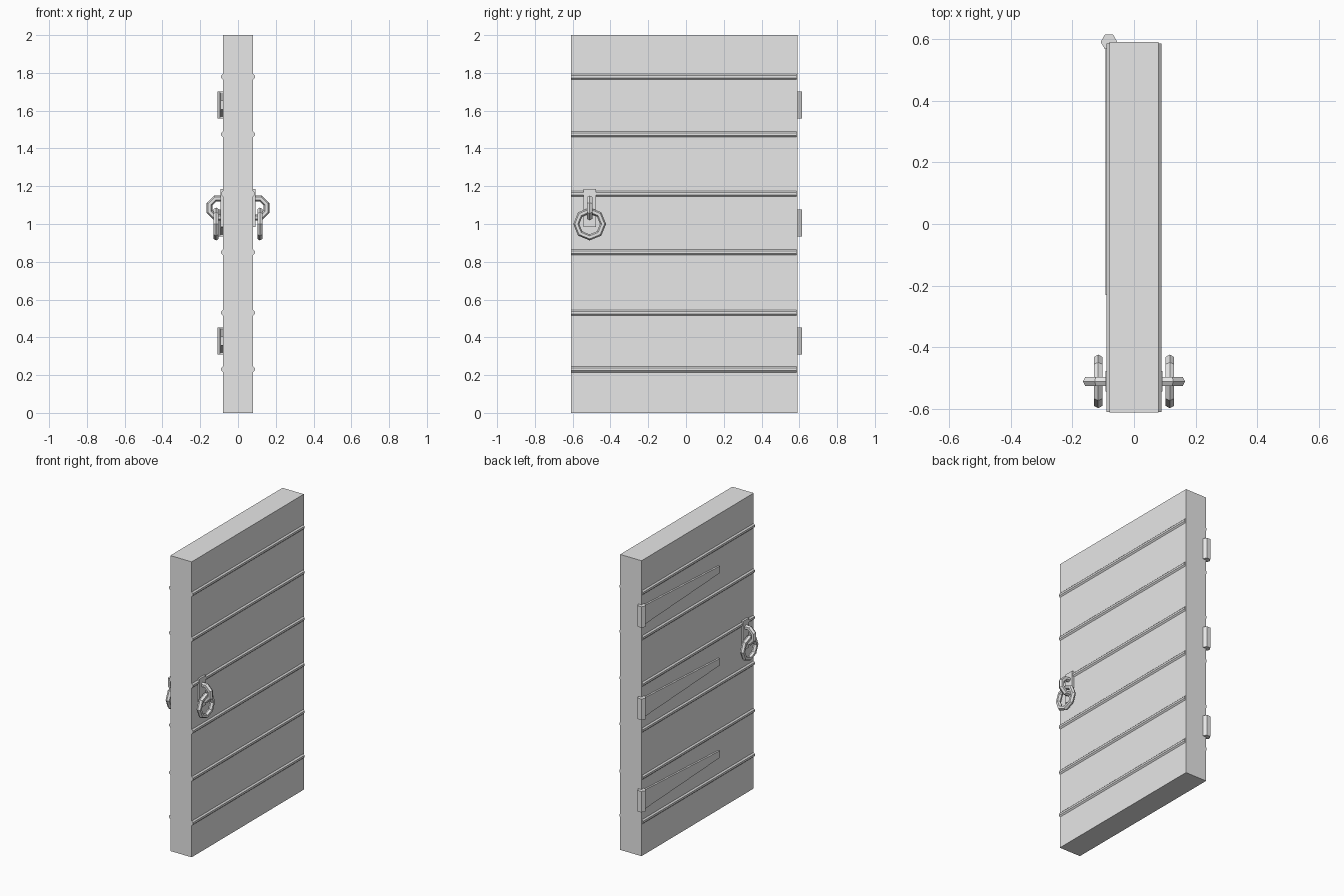
import bpy, bmesh, math
from mathutils import Matrix, Vector

cube = bpy.data.objects.get("Cube")
if cube:
    bpy.data.objects.remove(cube, do_unlink=True)

GREY = (0.8, 0.8, 0.8, 1)
mat = bpy.data.materials.new("plain grey")
mat.use_nodes = True
mat.diffuse_color = GREY
mat.node_tree.nodes["Principled BSDF"].inputs["Base Color"].default_value = GREY


def finish(name, bm):
    bmesh.ops.recalc_face_normals(bm, faces=bm.faces)
    mesh = bpy.data.meshes.new(name)
    bm.to_mesh(mesh)
    bm.free()
    mesh.materials.append(mat)
    ob = bpy.data.objects.new(name, mesh)
    bpy.context.collection.objects.link(ob)
    return ob


def box(name, lo, hi):
    lo, hi = Vector(lo), Vector(hi)
    bm = bmesh.new()
    bmesh.ops.create_cube(bm, size=1, matrix=Matrix.Translation((lo + hi) / 2)
                          @ Matrix.Diagonal((*(hi - lo), 1)))
    return finish(name, bm)


def rod(name, centre, radius, length, sides, axis, turn=0):
    bm = bmesh.new()
    rot = Matrix.Rotation(math.pi / 2, 4, 'X') if axis == 'Y' else Matrix()
    bmesh.ops.create_cone(bm, cap_ends=True, segments=sides, radius1=radius,
                          radius2=radius, depth=length,
                          matrix=Matrix.Translation(centre) @ rot
                          @ Matrix.Rotation(turn, 4, 'Z'))
    return finish(name, bm)


def ring(name, centre, major, minor, u, v, turn=0, sides=8, tube=6):
    """Faceted ring lying in the plane of the u and v axes."""
    u, v, c = Vector(u), Vector(v), Vector(centre)
    w = u.cross(v)
    bm = bmesh.new()
    loops = []
    for i in range(sides):
        a = turn + math.tau * i / sides
        out = u * math.cos(a) + v * math.sin(a)
        loops.append([bm.verts.new(c + out * (major + minor * math.cos(b)) + w * minor * math.sin(b))
                      for b in (math.tau * j / tube for j in range(tube))])
    for i in range(sides):
        p, q = loops[i], loops[(i + 1) % sides]
        for j in range(tube):
            k = (j + 1) % tube
            bm.faces.new((p[j], q[j], q[k], p[k]))
    return finish(name, bm)


# Door slab
box("door_slab", (-0.08, -0.61, 0), (0.08, 0.59, 2))

for side, s in (("left", 1), ("right", -1)):
    # Raised horizontal ribs on both faces
    for n, z in enumerate((0.23, 0.53, 0.85, 1.16, 1.475, 1.78)):
        rod(f"{side}_rib_{n + 1}", (s * 0.073, -0.012, z), 0.017, 1.194, 8, 'Y', math.pi / 8)

    # Pull handle: backing plate, staple and hanging ring
    xs = sorted((s * 0.07, s * 0.093))
    box(f"{side}_handle_plate", (xs[0], -0.543, 0.985), (xs[1], -0.477, 1.185))
    ring(f"{side}_handle_staple", (s * 0.1, -0.51, 1.085), 0.054, 0.017,
         (1, 0, 0), (0, 0, 1), math.pi / 8)
    ring(f"{side}_handle_ring", (s * 0.116, -0.51, 1.0), 0.071, 0.016,
         (0, 1, 0), (0, 0, 1))

# Hinges: six-sided barrel and tapered strap
for n, z in enumerate((0.38, 1.005, 1.63)):
    rod(f"hinge_barrel_{n + 1}", (-0.081, 0.59, z), 0.027, 0.142, 6, 'Z', math.pi / 6)
    strap = box(f"hinge_strap_{n + 1}", (-0.092, -0.23, z - 0.065), (-0.07, 0.588, z + 0.065))
    for v in strap.data.vertices:
        if v.co.y < 0:
            v.co.z = z + (v.co.z - z) * 0.36
